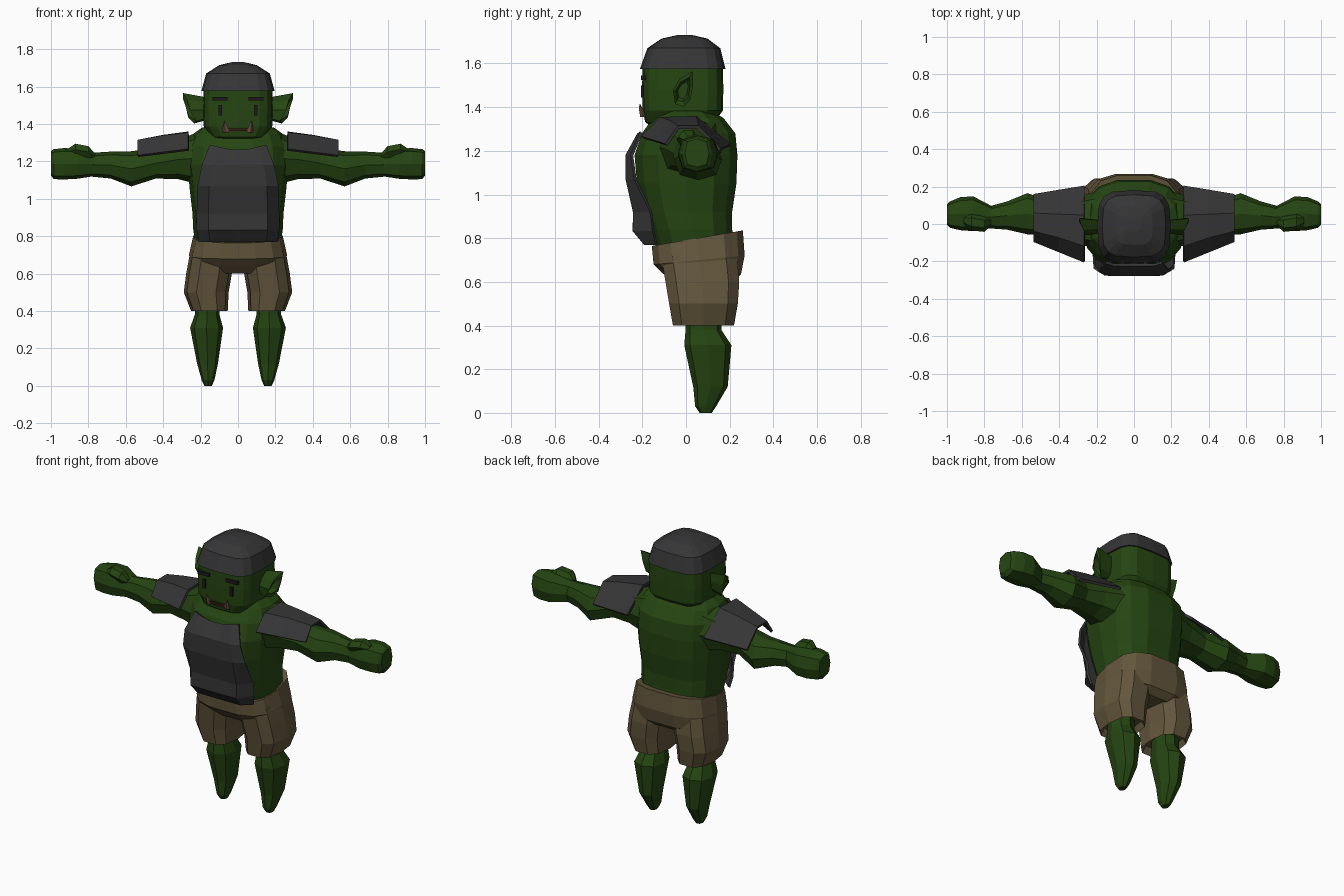
import bpy, bmesh, math
from mathutils import Vector


def material(name, rgb):
    m = bpy.data.materials.new(name)
    m.diffuse_color = (*rgb, 1)
    return m


GREEN = material("green skin", (0.019, 0.060, 0.006))
GREY = material("dark grey armour", (0.036, 0.036, 0.038))
BROWN = material("brown cloth", (0.125, 0.093, 0.045))
BLACK = material("black features", (0.012, 0.010, 0.012))
RED = material("dark red lips", (0.035, 0.012, 0.010))
TUSK = material("tusk", (0.16, 0.08, 0.05))


def finish(name, bm, mat, mirror=False, thick=0):
    bmesh.ops.recalc_face_normals(bm, faces=bm.faces)
    me = bpy.data.meshes.new(name)
    bm.to_mesh(me)
    bm.free()
    me.materials.append(mat)
    ob = bpy.data.objects.new(name, me)
    bpy.context.collection.objects.link(ob)
    if thick:
        s = ob.modifiers.new("thickness", 'SOLIDIFY')
        s.thickness, s.offset = thick, 0
    if mirror:
        m = ob.modifiers.new("mirror", 'MIRROR')
        m.use_mirror_merge = False
    return ob


def skin(name, rows, mat, closed=True, caps=True, **kw):
    """Join successive rows of points with quads."""
    bm = bmesh.new()
    vs = [[bm.verts.new(p) for p in r] for r in rows]
    n = len(vs[0])
    for a, b in zip(vs, vs[1:]):
        for i in range(n if closed else n - 1):
            j = (i + 1) % n
            bm.faces.new((a[i], a[j], b[j], b[i]))
    if caps and closed:
        bm.faces.new(vs[0])
        bm.faces.new(vs[-1])
    return finish(name, bm, mat, **kw)


def oval(n, e, ra, rb):
    """Superellipse outline with n sides."""
    f = lambda v: math.copysign(abs(v) ** (2 / e), v) if abs(v) > 1e-6 else 0
    return [(ra * f(math.cos(2 * math.pi * i / n)), rb * f(math.sin(2 * math.pi * i / n)))
            for i in range(n)]


def loft_z(name, rings, mat, n=12, e=2.5, **kw):
    """Rings: z, cx, cy, rx, ry, slope of z along y."""
    rows = [[(cx + a, cy + b, z + b * s) for a, b in oval(n, e, rx, ry)]
            for z, cx, cy, rx, ry, s in rings]
    return skin(name, rows, mat, **kw)


def loft_x(name, rings, mat, n=8, e=2.4, **kw):
    """Rings: x, cy, cz, ry, rz."""
    rows = [[(x, cy + a, cz + b) for a, b in oval(n, e, ry, rz)]
            for x, cy, cz, ry, rz in rings]
    return skin(name, rows, mat, **kw)


def plate(name, c, size, mat, mirror=True):
    bm = bmesh.new()
    bmesh.ops.create_cube(bm, size=1)
    for v in bm.verts:
        v.co = Vector([c[k] + v.co[k] * size[k] for k in range(3)])
    return finish(name, bm, mat, mirror=mirror)


# Head and cap
loft_z("head", [(1.295, 0, -.035, .085, .10, 0), (1.33, 0, -.028, .145, .158, 0),
                (1.385, 0, -.015, .183, .184, 0), (1.48, 0, -.015, .187, .186, 0),
                (1.60, 0, -.015, .184, .184, 0)], GREEN, n=16, e=4)
loft_z("cap", [(1.575, 0, -.015, .196, .196, 0), (1.67, 0, -.01, .170, .167, 0),
               (1.714, 0, -.007, .10, .105, 0), (1.73, 0, -.005, .035, .035, 0)],
       GREY, n=16, e=3.6)

# Ears: flared cup with a hollow
rim = [(.295, .03, 1.565), (.272, -.03, 1.53), (.258, -.06, 1.475), (.225, -.05, 1.415),
       (.235, -.01, 1.402), (.266, .02, 1.435), (.28, .032, 1.5)]


def ear_ring(k, x=None):
    return [(px if x is None else x, -.015 + (y + .015) * k, 1.475 + (z - 1.475) * k)
            for px, y, z in rim]


skin("ear", [ear_ring(.75, .17), ear_ring(1), ear_ring(.7), ear_ring(.5, .215)],
     GREEN, mirror=True)

# Face details
plate("brow", (.097, -.196, 1.535), (.08, .022, .02), BLACK)
plate("eye", (.095, -.196, 1.472), (.018, .02, .056), BLACK)
plate("mouth", (0, -.197, 1.368), (.11, .018, .013), RED, mirror=False)
loft_z("tusk", [(1.355, .062, -.196, .018, .014, 0), (1.385, .066, -.204, .013, .011, 0),
                (1.415, .072, -.212, .002, .002, 0)], TUSK, n=5, e=2, mirror=True)

# Torso
loft_z("torso", [(.74, 0, .045, .225, .18, 0), (.84, 0, .025, .24, .19, 0),
                 (.92, 0, .01, .243, .205, 0), (1.05, 0, .003, .258, .232, 0),
                 (1.18, 0, .0, .27, .24, 0), (1.28, 0, .012, .262, .218, 0),
                 (1.35, 0, .01, .235, .165, 0), (1.382, 0, .0, .19, .12, 0)],
       GREEN, n=14, e=2.7)

# Breast plate, wrapped round the front
rows = []
for z, yf, ys, w, dip in [(1.285, -.218, -.205, .15, .035), (1.18, -.270, -.248, .19, 0),
                          (1.07, -.270, -.232, .212, 0), (.92, -.236, -.16, .216, 0),
                          (.835, -.238, -.15, .216, 0), (.772, -.185, -.135, .205, 0)]:
    rows.append([(u * w, ys if abs(u) == 1 else yf, z - dip * (1 - abs(u)))
                 for u in (-1, -.72, -.3, .3, .72, 1)])
skin("breast_plate", rows, GREY, closed=False, thick=.014)

# Shoulder pads
skin("shoulder_pad",
     [[(.265, -.20, 1.262), (.265, -.115, 1.348), (.265, .045, 1.352), (.265, .20, 1.225)],
      [(.40, -.145, 1.245), (.40, -.07, 1.332), (.40, .05, 1.334), (.40, .178, 1.215)],
      [(.535, -.09, 1.228), (.535, -.035, 1.308), (.535, .055, 1.308), (.535, .155, 1.205)]],
     GREY, closed=False, thick=.016, mirror=True)

# Arms and fists
loft_x("arm", [(.18, .02, 1.22, .16, .15), (.32, .02, 1.21, .12, .105),
               (.44, .03, 1.19, .09, .082), (.57, .055, 1.16, .11, .094),
               (.68, .045, 1.18, .075, .072), (.78, .035, 1.182, .058, .064)],
       GREEN, mirror=True)
loft_x("fist", [(.755, .038, 1.183, .055, .06), (.86, .055, 1.187, .093, .08),
                (.93, .055, 1.187, .088, .084), (.985, .05, 1.185, .07, .08),
                (1.0, .05, 1.19, .055, .065)], GREEN, e=3, mirror=True)
loft_x("thumb", [(.765, .01, 1.225, .02, .02), (.80, .0, 1.25, .042, .036),
                 (.87, .01, 1.263, .045, .036), (.91, .02, 1.25, .025, .02)],
       GREEN, n=6, e=2, mirror=True)

# Shorts: hips with a sloping waist, and two wide legs
loft_z("shorts_hips", [(.80, 0, .052, .24, .212, .17), (.70, 0, .06, .262, .212, .1),
                       (.635, 0, .075, .25, .18, 0), (.60, 0, .075, .18, .14, 0)],
       BROWN, n=14, e=3)
loft_z("shorts_leg", [(.72, .14, .06, .115, .18, 0), (.60, .155, .075, .122, .175, 0),
                      (.50, .17, .08, .12, .163, 0), (.40, .153, .08, .098, .145, 0),
                      (.44, .155, .08, .085, .12, 0)],
       BROWN, n=10, e=2.8, mirror=True)

# Lower legs, tapering to the ground
loft_z("lower_leg", [(0, .16, .09, .020, .028, 0), (.03, .16, .09, .034, .048, 0),
                     (.12, .163, .112, .056, .079, 0), (.31, .168, .1, .088, .108, 0),
                     (.38, .165, .08, .066, .082, 0), (.46, .165, .08, .066, .082, 0)],
       GREEN, n=8, e=2.4, mirror=True)
